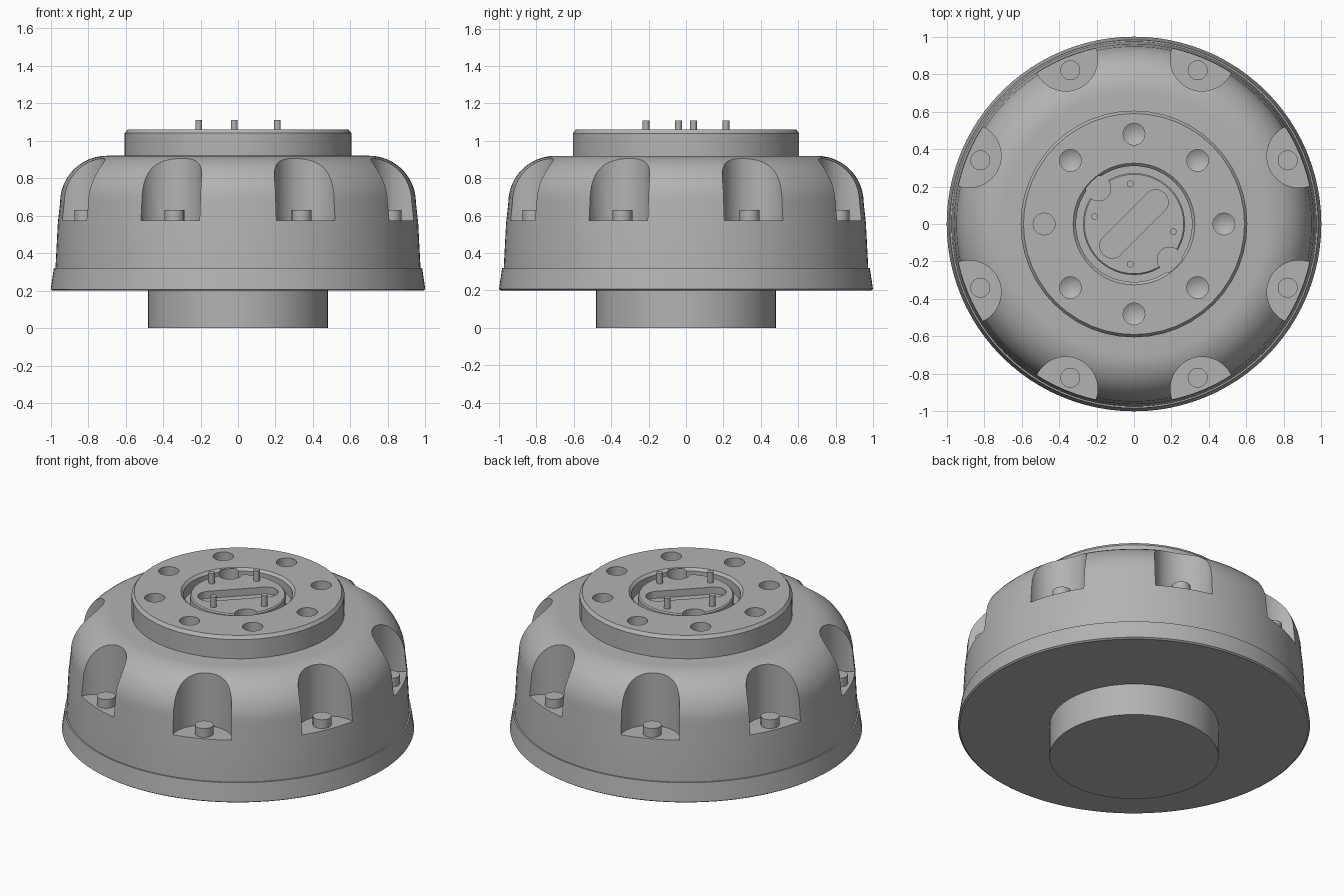
import bpy, bmesh
from math import sin, cos, pi, radians
from mathutils import Matrix, Vector

if "Cube" in bpy.data.objects:
    bpy.data.objects.remove(bpy.data.objects["Cube"])

grey = bpy.data.materials.new("machined_grey")
grey.use_nodes = True
tone = (0.45, 0.45, 0.45, 1)
grey.diffuse_color = tone
grey.node_tree.nodes["Principled BSDF"].inputs["Base Color"].default_value = tone


def finish(name, bm):
    bmesh.ops.recalc_face_normals(bm, faces=bm.faces)
    mesh = bpy.data.meshes.new(name)
    bm.to_mesh(mesh)
    bm.free()
    mesh.materials.append(grey)
    obj = bpy.data.objects.new(name, mesh)
    bpy.context.collection.objects.link(obj)
    return obj


def smooth(obj):
    bpy.ops.object.select_all(action="DESELECT")
    obj.select_set(True)
    bpy.context.view_layer.objects.active = obj
    bpy.ops.object.shade_smooth_by_angle(angle=radians(30))


def spin(bm, profile, segments, at=(0, 0)):
    """Revolve an (r, z) profile, capping whatever ends it leaves open."""
    rings = []
    for r, z in profile:
        count = 1 if r == 0 else segments
        rings.append([bm.verts.new((at[0] + r * cos(2 * pi * i / segments),
                                    at[1] + r * sin(2 * pi * i / segments), z))
                      for i in range(count)])
    for a, b in zip(rings, rings[1:]):
        for i in range(segments):
            j = (i + 1) % segments
            quad = [a[i % len(a)], a[j % len(a)], b[j % len(b)], b[i % len(b)]]
            bm.faces.new(list(dict.fromkeys(quad)))
    for end in (rings[0], rings[-1]):
        if len(end) > 1:
            bm.faces.new(end)


def lathe(name, profile, segments=96):
    bm = bmesh.new()
    spin(bm, profile, segments)
    return finish(name, bm)


def posts(name, places, r, low, high, segments=32, tip=0):
    bm = bmesh.new()
    for place in places:
        profile = [(r, high), (r, low)]
        if tip:
            profile.append((0, low - tip))
        spin(bm, profile, segments, place)
    return finish(name, bm)


def polar(r, degrees):
    return r * cos(radians(degrees)), r * sin(radians(degrees))


def cut(target, cutter):
    cutter.hide_render = True
    mod = target.modifiers.new("cut", "BOOLEAN")
    mod.operation, mod.solver, mod.object = "DIFFERENCE", "EXACT", cutter
    bpy.context.view_layer.objects.active = target
    bpy.ops.object.modifier_apply(modifier=mod.name)
    bpy.data.objects.remove(cutter)


# Bottom spigot and base ring
smooth(lathe("spigot", [(0.48, 0), (0.48, 0.21)], 64))
smooth(lathe("base_ring", [(0.99, 0.2), (1, 0.207), (0.983, 0.32), (0.9, 0.32)]))

# Domed housing with eight scooped pockets
arc = [(0.7 + 0.25 * cos(a * pi / 24), 0.67 + 0.25 * sin(a * pi / 24)) for a in range(13)]
housing = lathe("domed_housing", [(0.975, 0.31), (0.962, 0.56)] + arc)
angles = [22.5 + 45 * i for i in range(8)]
cut(housing, posts("pocket_cutter", [polar(0.952, a) for a in angles], 0.17, 0.575, 1.2, 48))
smooth(housing)
smooth(posts("pocket_bolts", [polar(0.888, a) for a in angles], 0.053, 0.57, 0.63, 24))

# Mounting flange with a groove around the raised centre boss
flange = lathe("mounting_flange", [
    (0.605, 0.91), (0.605, 1.04), (0.59, 1.06), (0.325, 1.06), (0.31, 1.045),
    (0.31, 0.98), (0.272, 0.98), (0.272, 1.037), (0.265, 1.044)], 48)

# Drilled holes, one of them with a flat bottom
cut(flange, posts("drill_cutter", [polar(0.48, 45 * i) for i in range(8) if i != 4],
                  0.058, 0.97, 1.2, 32, 0.035))
cut(flange, posts("flat_hole_cutter", [(-0.48, 0)], 0.058, 0.97, 1.2))

# Scallops on opposite corners of the boss
cut(flange, posts("scallop_cutter", [(-0.19, 0.19), (0.19, -0.19)], 0.066, 0.985, 1.055))

# Diagonal rounded slot
bm = bmesh.new()
half, r = 0.165, 0.066
outline = [Vector((side * half + r * cos(a), r * sin(a), 1.0))
           for side, start in ((1, -pi / 2), (-1, pi / 2))
           for a in [start + pi * i / 16 for i in range(17)]]
floor = bm.faces.new([bm.verts.new(p) for p in outline])
wall = bmesh.ops.extrude_face_region(bm, geom=[floor])["geom"]
bmesh.ops.translate(bm, vec=(0, 0, 0.2),
                    verts=[v for v in wall if isinstance(v, bmesh.types.BMVert)])
bmesh.ops.rotate(bm, cent=(0, 0, 0), matrix=Matrix.Rotation(pi / 4, 3, "Z"), verts=bm.verts)
cut(flange, finish("slot_cutter", bm))
smooth(flange)

# Contact pins on the boss
smooth(posts("contact_pins", [(-0.02, 0.214), (-0.02, -0.214), (-0.21, 0.04), (0.21, -0.04)],
             0.018, 1.03, 1.11, 16))
